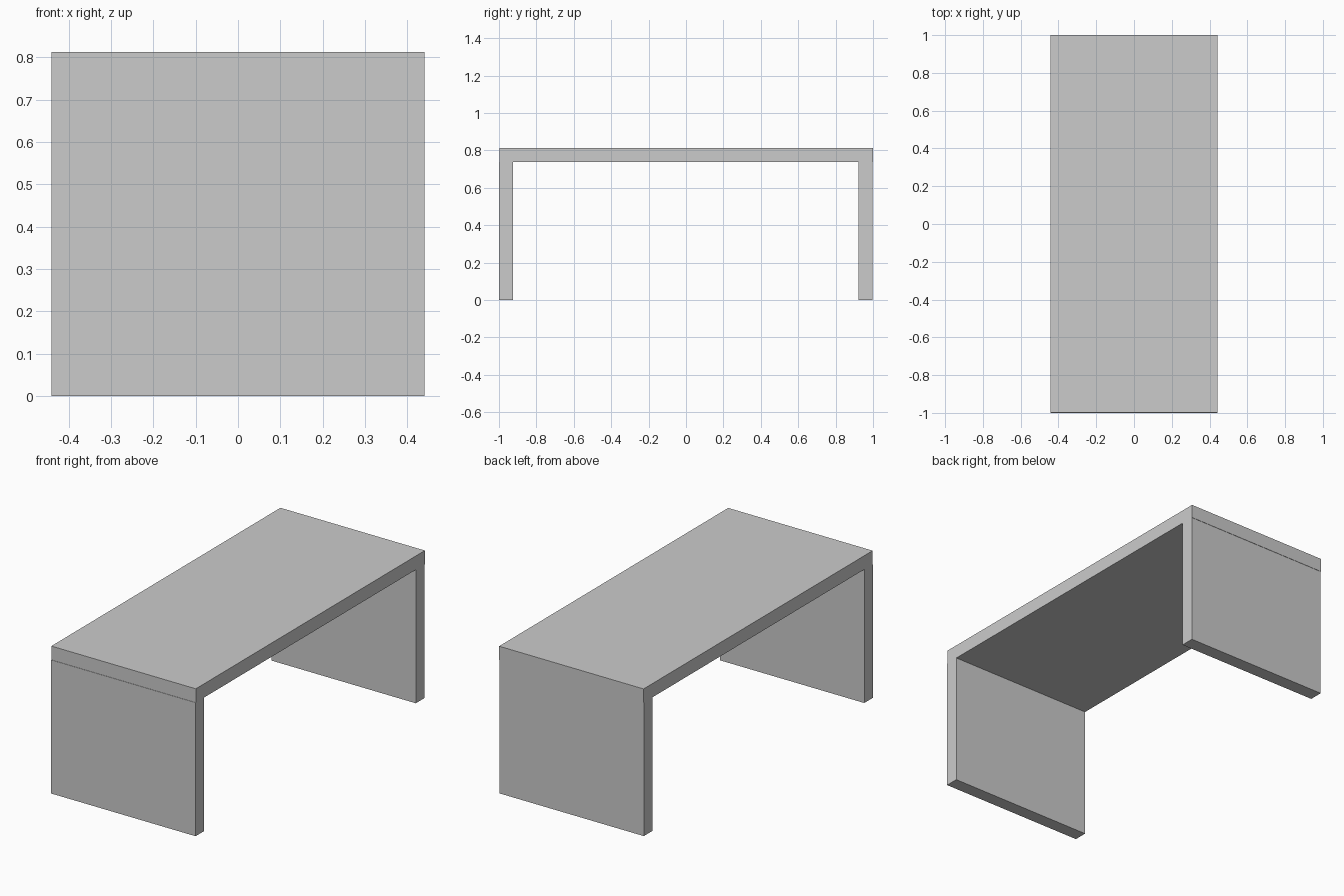
import bpy

if "Cube" in bpy.data.objects:
    bpy.data.objects.remove(bpy.data.objects["Cube"])


def box(name, lo, hi):
    """Axis-aligned block between two corners."""
    bpy.ops.mesh.primitive_cube_add(size=1, location=[(a + b) / 2 for a, b in zip(lo, hi)])
    ob = bpy.context.object
    ob.name = name
    ob.scale = [b - a for a, b in zip(lo, hi)]
    bpy.ops.object.transform_apply(location=False, rotation=False, scale=True)
    return ob


HALF_W = 0.441
SLAB_Z, TOP_Z = 0.737, 0.813

# Table top
box("table_top", (-HALF_W, -0.998, SLAB_Z), (HALF_W, 1.0, TOP_Z))

# Panel legs at both ends, butted under the top
for name, y0, y1 in (("front_leg", -1.0, -0.925), ("back_leg", 0.921, 0.998)):
    box(name, (-HALF_W, y0, 0), (HALF_W, y1, SLAB_Z))
